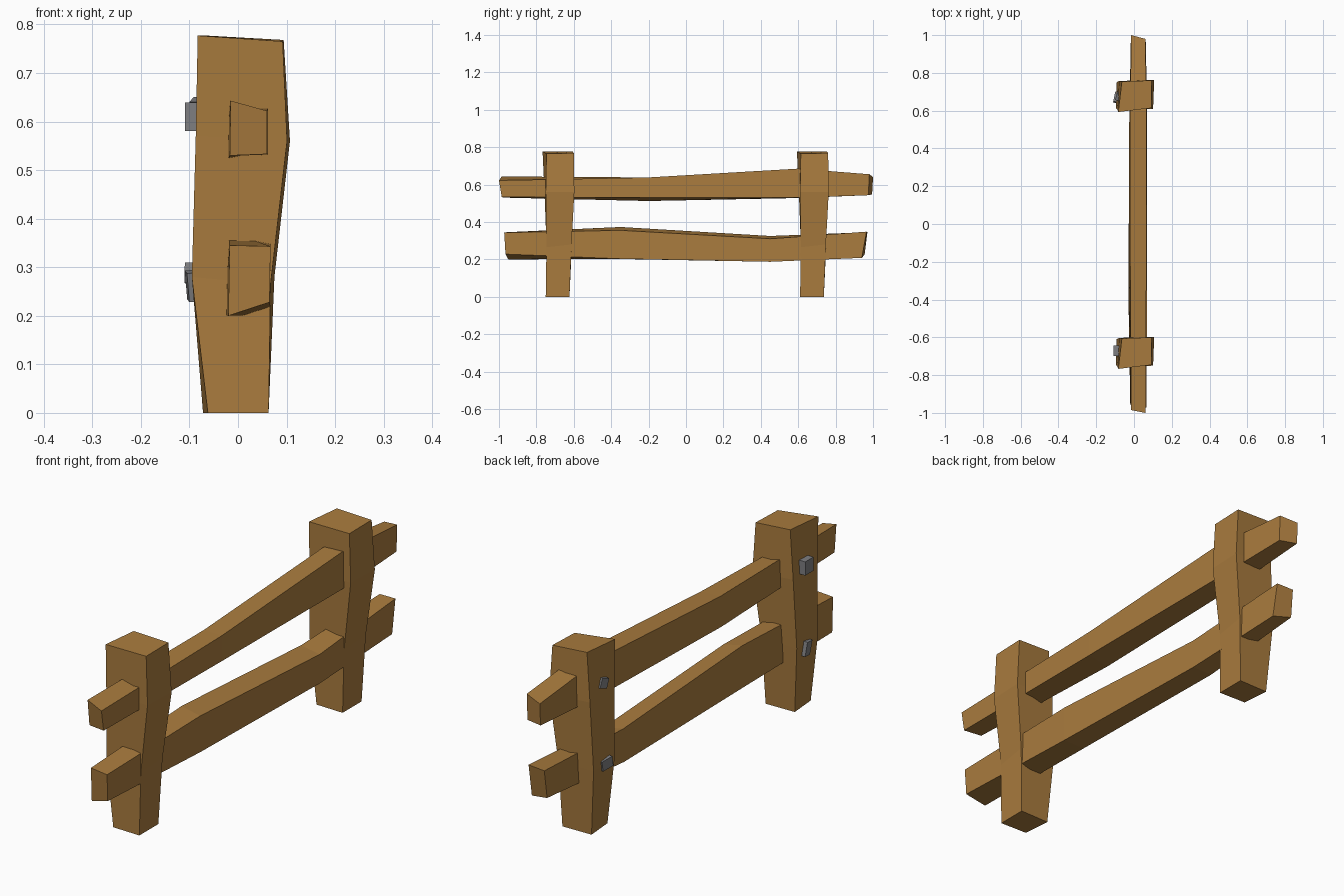
import bpy, bmesh
from mathutils import Matrix, Euler


def material(name, rgb):
    m = bpy.data.materials.new(name)
    m.diffuse_color = (*rgb, 1)
    return m


WOOD = material("warm_wood", (0.40, 0.20, 0.048))
IRON = material("grey_iron", (0.21, 0.21, 0.22))


def finish(name, bm, mat):
    bmesh.ops.recalc_face_normals(bm, faces=bm.faces)
    me = bpy.data.meshes.new(name)
    bm.to_mesh(me)
    bm.free()
    me.materials.append(mat)
    ob = bpy.data.objects.new(name, me)
    bpy.context.collection.objects.link(ob)
    return ob


def loft(name, rings, mat):
    """Join four-sided rings into a capped, hand-hewn beam."""
    bm = bmesh.new()
    vs = [[bm.verts.new(p) for p in r] for r in rings]
    for a, b in zip(vs, vs[1:]):
        for i in range(4):
            j = (i + 1) % 4
            bm.faces.new((a[i], a[j], b[j], b[i]))
    bm.faces.new(vs[0])
    bm.faces.new(vs[-1])
    return finish(name, bm, mat)


# Posts: tapering crooked stakes, one shape used twice
post = [
    [(-.062, -.066, 0), (.063, -.07, 0), (.063, .057, 0), (-.072, .055, 0)],
    [(-.095, -.066, .28), (.067, -.066, .265), (.075, .068, .28), (-.092, .07, .28)],
    [(-.087, -.077, .57), (.101, -.07, .56), (.107, .083, .56), (-.08, .077, .57)],
    [(-.083, -.087, .777), (.092, -.066, .765), (.094, .08, .768), (-.064, .074, .777)],
]
for name, y0 in (("front_post", -.68), ("back_post", .68)):
    loft(name, [[(x, y + y0, z) for x, y, z in r] for r in post], WOOD)

# Upper rail
loft("upper_rail", [
    [(-.017, -.97, .53), (.06, -.985, .533), (.06, -1, .622), (-.015, -.985, .643)],
    [(-.027, -.2, .512), (.066, -.2, .53), (.066, -.2, .638), (-.02, -.2, .638)],
    [(-.025, .6, .528), (.07, .6, .53), (.066, .6, .685), (-.02, .6, .683)],
    [(-.015, .995, .547), (.06, .975, .543), (.06, .98, .655), (-.015, 1, .64)],
], WOOD)

# Lower rail
loft("lower_rail", [
    [(-.02, -.95, .2), (.065, -.965, .228), (.067, -.972, .343), (-.017, -.96, .345)],
    [(-.03, -.35, .202), (.07, -.35, .203), (.068, -.35, .355), (-.02, -.35, .373)],
    [(-.025, .45, .187), (.068, .45, .187), (.068, .45, .31), (-.02, .45, .325)],
    [(-.018, .955, .225), (.064, .94, .208), (.062, .965, .348), (-.015, .97, .345)],
], WOOD)

# Iron pegs on the left side of the posts: y, z, x, width, height, tilts
pegs = [
    ("front_upper_peg", -.67, .61, -.092, .055, .058, (0, 0, 0)),
    ("front_lower_peg", -.67, .262, -.088, .04, .06, (.15, -.1, .1)),
    ("back_upper_peg", .675, .625, -.078, .036, .042, (.3, 0, -.25)),
    ("back_lower_peg", .67, .285, -.088, .055, .042, (-.15, 0, -.2)),
]
for name, y, z, x, w, h, tilt in pegs:
    bm = bmesh.new()
    bmesh.ops.create_cube(bm, size=1)
    mat = Matrix.LocRotScale((x, y, z), Euler(tilt), (.034, w, h))
    bmesh.ops.transform(bm, matrix=mat, verts=bm.verts)
    finish(name, bm, IRON)
